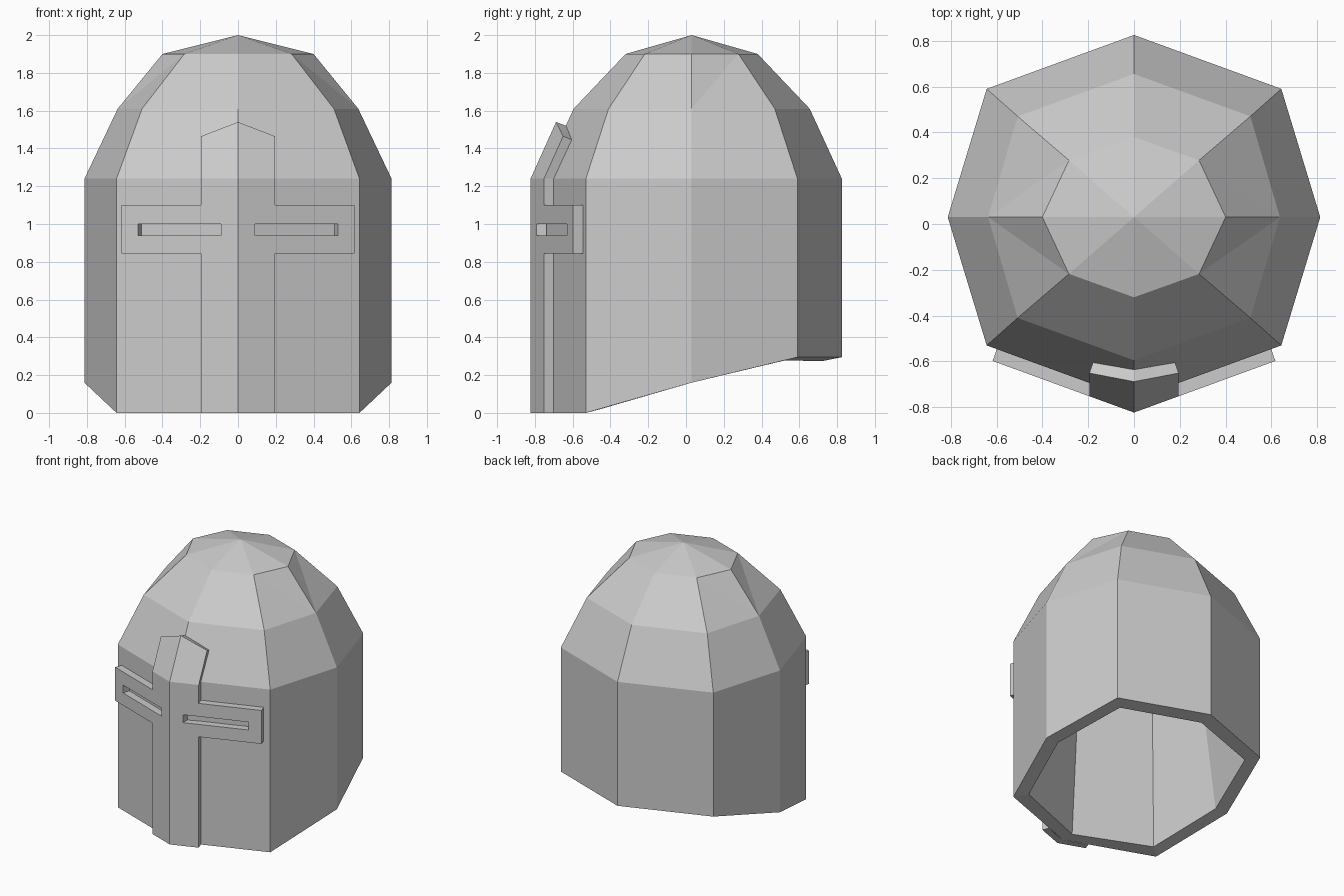
import bpy, bmesh

if "Cube" in bpy.data.objects:
    bpy.data.objects.remove(bpy.data.objects["Cube"])

CY = 0.03  # helmet axis in y


def finish(bm, name):
    bmesh.ops.recalc_face_normals(bm, faces=bm.faces)
    mesh = bpy.data.meshes.new(name)
    bm.to_mesh(mesh)
    bm.free()
    ob = bpy.data.objects.new(name, mesh)
    bpy.context.collection.objects.link(ob)
    return ob


def ring(bm, dims, zs):
    """Eight-sided ring; zs = heights at front, front corner, side, back corner, back."""
    front, diag_x, diag_y, side = dims
    pts = [(0, -front, zs[0]), (diag_x, -diag_y, zs[1]), (side, 0, zs[2]),
           (diag_x, diag_y, zs[3]), (0, front, zs[4])]
    pts += [(-x, y, z) for x, y, z in pts[3:0:-1]]
    return [bm.verts.new((x, CY + y, z)) for x, y, z in pts]


def bridge(bm, a, b, crease=False):
    for i in range(8):
        j = (i + 1) % 8
        if crease and i in (1, 2, 5, 6):  # side facets fold from corner to side
            d, s = (j, i) if i in (2, 6) else (i, j)
            bm.faces.new((a[d], a[s], b[d]))
            bm.faces.new((b[d], a[s], b[s]))
        else:
            bm.faces.new((a[i], a[j], b[j], b[i]))


# Helmet shell: outer skin and tapering inner skin joined by the slanted rim
outer = [((0.795, 0.643, 0.56, 0.813), (0, 0, 0.16, 0.295, 0.295)),
         ((0.795, 0.643, 0.56, 0.813), [1.24] * 5),
         ((0.625, 0.508, 0.44, 0.637), [1.61] * 5),
         ((0.35, 0.284, 0.248, 0.40), [1.90] * 5)]
inner = [((0.695, 0.563, 0.49, 0.71), (0, 0.018, 0.16, 0.277, 0.275)),
         ((0.62, 0.50, 0.43, 0.56), [1.21] * 5),
         ((0.52, 0.42, 0.36, 0.48), [1.54] * 5),
         ((0.29, 0.235, 0.205, 0.30), [1.80] * 5)]
bm = bmesh.new()
rims = []
for rings, apex_z in ((outer, 2.0), (inner, 1.89)):
    rows = [ring(bm, dims, zs) for dims, zs in rings]
    for n, (a, b) in enumerate(zip(rows, rows[1:])):
        bridge(bm, a, b, crease=(n == 2))
    apex = bm.verts.new((0, CY, apex_z))
    for i in range(8):
        bm.faces.new((rows[-1][i], rows[-1][(i + 1) % 8], apex))
    rims.append(rows[0])
bridge(bm, rims[0], rims[1])
finish(bm, "helmet_shell")

# Cross-shaped face plate with eye slits, following the front of the shell
TOP = 9
xs = [0, 0.09, 0.195, 0.53, 0.617]
zs = [0, 0.845, 0.94, 1.0, 1.10, 1.24, TOP]


def on_plate(x, z):
    if z == TOP:
        z = 1.54 - 0.385 * x
    return -0.823 + 0.365 * x + max(0, z - 1.24) * 0.45, z


bm = bmesh.new()
for sign in (1, -1):
    for i in range(4):
        for k in range(6):
            in_cross = i < 2 or 1 <= k <= 3
            in_slit = i in (1, 2) and k == 2
            if not in_cross or in_slit:
                continue
            face = []
            for a, b in ((i, k), (i + 1, k), (i + 1, k + 1), (i, k + 1)):
                y, z = on_plate(xs[a], zs[b])
                face.append(bm.verts.new((sign * xs[a], y, z)))
            bm.faces.new(face)
bmesh.ops.remove_doubles(bm, verts=bm.verts, dist=0.0005)
out = bmesh.ops.extrude_face_region(bm, geom=list(bm.faces), use_keep_orig=True)
for v in out["geom"]:
    if isinstance(v, bmesh.types.BMVert):
        # thickness runs square to the slanted front
        x = v.co.x
        v.co.y += 0.058 if abs(x) < 0.01 else 0.052
        if x > 0.15:
            v.co.x -= 0.018
        elif x < -0.15:
            v.co.x += 0.018
        if v.co.z > 1.25:
            v.co.z -= 0.022
finish(bm, "face_plate")
